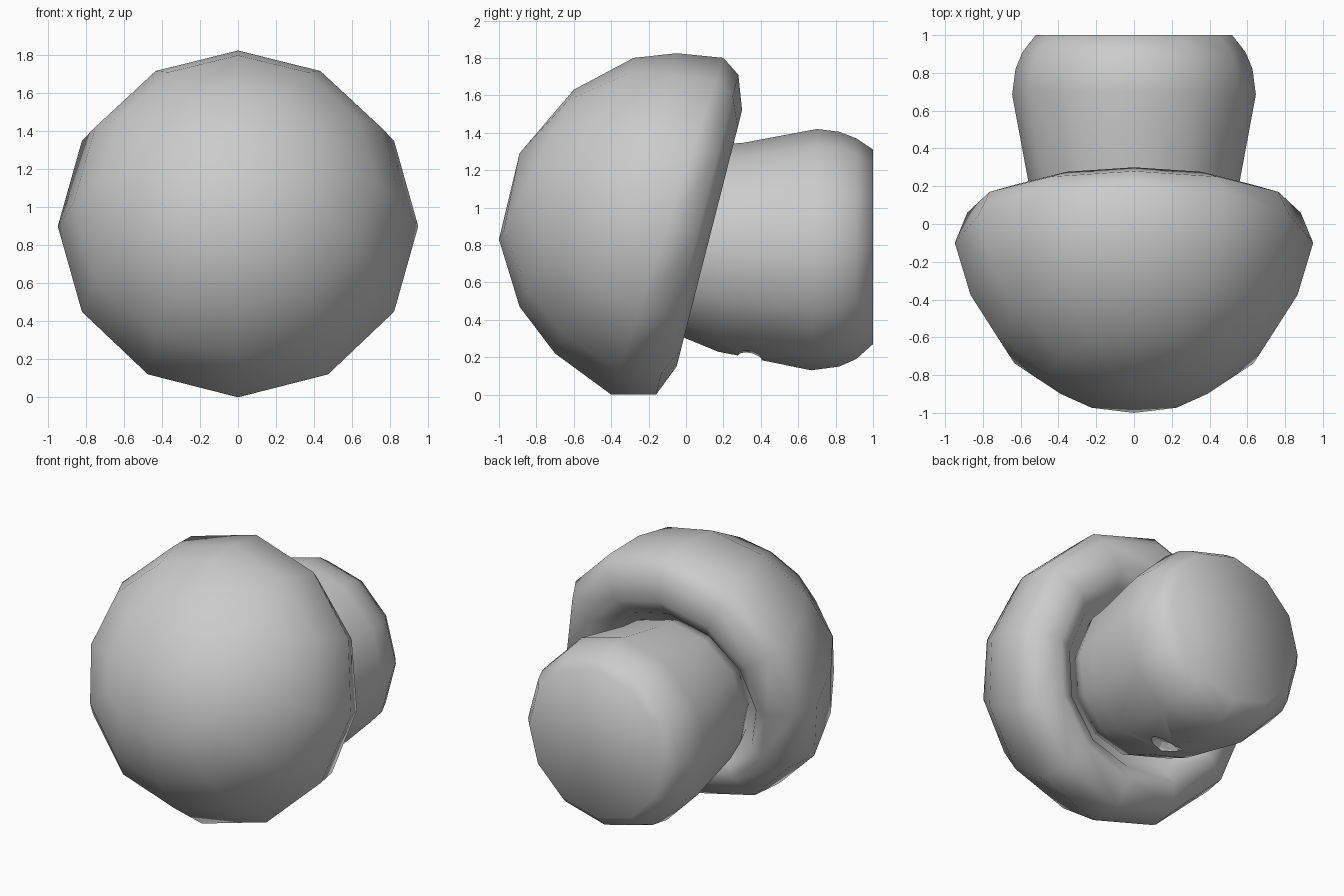
import bpy, bmesh
from math import sin, cos, pi
from mathutils import Vector

if "Cube" in bpy.data.objects:
    bpy.data.objects.remove(bpy.data.objects["Cube"])

SIDES = 12


def loft(name, rings, start=None, end=None):
    """Skin 12-sided rings, each given by its top (y, z) and bottom (y, z)
    points in the side view, with optional centre points closing the ends."""
    bm = bmesh.new()
    loops = []
    for ty, tz, by, bz in rings:
        top, bottom = Vector((0, ty, tz)), Vector((0, by, bz))
        centre, up = (top + bottom) / 2, (top - bottom) / 2
        side = Vector((up.length, 0, 0))
        loops.append([bm.verts.new(centre + side * cos(2 * pi * i / SIDES)
                                   + up * sin(2 * pi * i / SIDES))
                      for i in range(SIDES)])
    for a, b in zip(loops, loops[1:]):
        for i in range(SIDES):
            j = (i + 1) % SIDES
            bm.faces.new((a[i], a[j], b[j], b[i]))
    for loop, tip in ((loops[0], start), (loops[-1], end)):
        if tip:
            v = bm.verts.new((0, *tip))
            for i in range(SIDES):
                bm.faces.new((loop[i], loop[(i + 1) % SIDES], v))
        else:
            bm.faces.new(loop)
    bmesh.ops.recalc_face_normals(bm, faces=bm.faces)
    for f in bm.faces:
        f.smooth = True
    mesh = bpy.data.meshes.new(name)
    bm.to_mesh(mesh)
    bm.free()
    obj = bpy.data.objects.new(name, mesh)
    bpy.context.collection.objects.link(obj)
    return obj


# Domed cap, leaning back, with a rounded rim and a groove around the stem
loft("mushroom_cap", [
    (-0.60, 1.63, -1.00, 0.83),
    (-0.28, 1.80, -0.89, 0.47),
    (-0.05, 1.825, -0.70, 0.22),
    (0.20, 1.80, -0.40, 0.00),
    (0.28, 1.71, -0.16, 0.00),
    (0.30, 1.52, -0.05, 0.15),
    (0.20, 1.40, -0.07, 0.25),
    (0.08, 1.32, -0.14, 0.32),
], start=(-0.89, 1.29), end=(-0.03, 0.82))

# Stout stem, swelling towards its flat end
stem = loft("mushroom_stem", [
    (0.05, 1.30, -0.12, 0.36),
    (0.18, 1.34, 0.00, 0.30),
    (0.30, 1.345, 0.17, 0.23),
    (0.70, 1.42, 0.67, 0.13),
    (0.82, 1.405, 0.82, 0.15),
    (0.91, 1.37, 0.91, 0.19),
    (1.00, 1.31, 1.00, 0.27),
])

# Small hollow in the underside of the stem
bpy.ops.mesh.primitive_uv_sphere_add(segments=10, ring_count=6,
                                     location=(0.02, 0.34, 0.19))
cutter = bpy.context.object
cutter.name = "hollow_cutter"
cutter.scale = (0.14, 0.07, 0.08)
cutter.hide_render = True
cutter.hide_set(True)
cut = stem.modifiers.new("hollow", 'BOOLEAN')
cut.operation = 'DIFFERENCE'
cut.object = cutter
